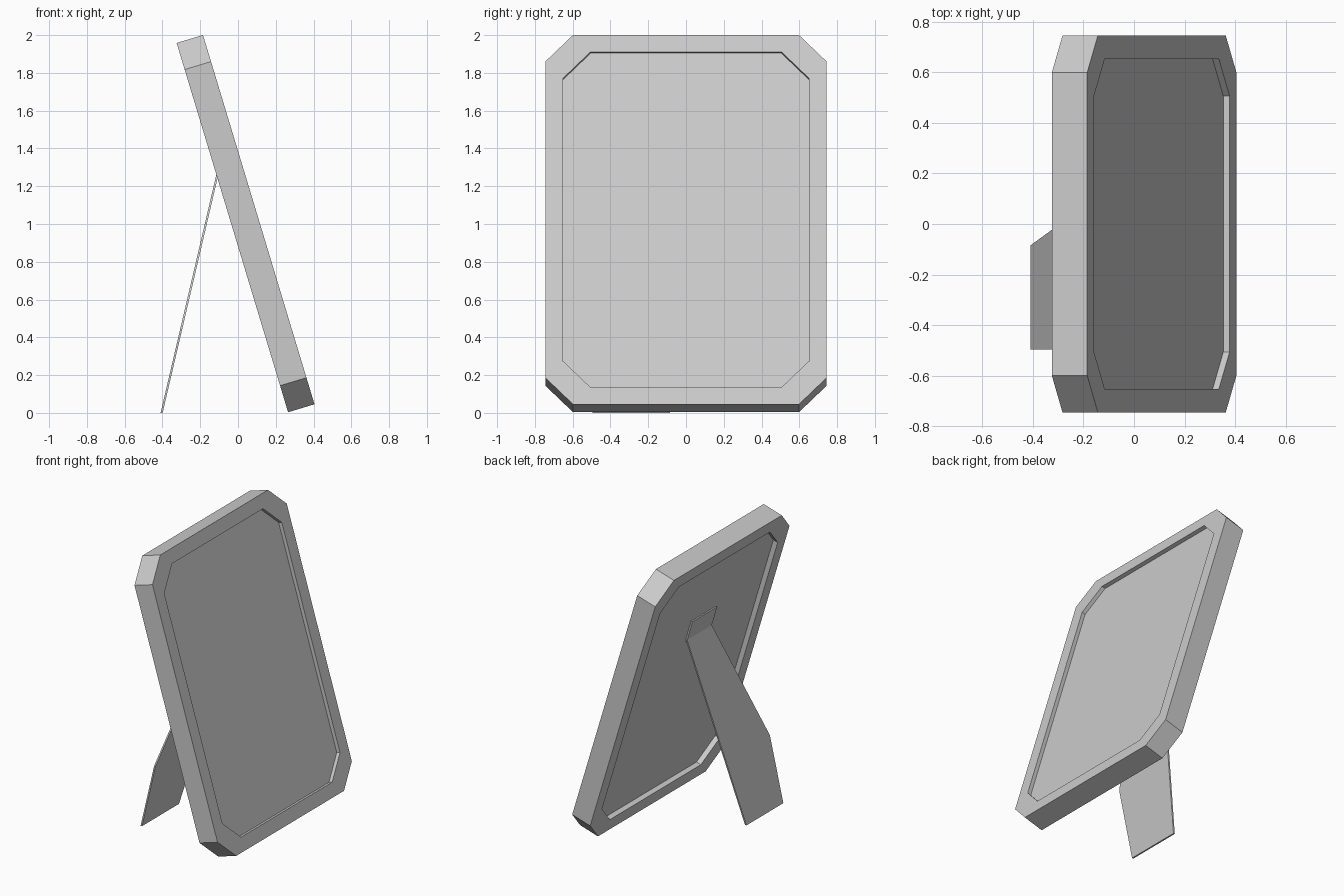
import bpy, bmesh, math
from mathutils import Matrix, Vector

cube = bpy.data.objects.get("Cube")
if cube:
    bpy.data.objects.remove(cube, do_unlink=True)

grey = bpy.data.materials.new("plain grey")
grey.use_nodes = True
colour = (0.6, 0.6, 0.6, 1)
grey.diffuse_color = colour
grey.node_tree.nodes["Principled BSDF"].inputs["Base Color"].default_value = colour

# The frame leans back: local x is its depth, local z its height
LEAN = Matrix.Translation((0.04, 0, 1.002)) @ Matrix.Rotation(math.radians(-16.8), 4, 'Y')
HALF_DEPTH, HALF_WIDTH, HALF_HEIGHT = 0.073, 0.745, 1.021
RIM, CUT = 0.093, 0.147
FRONT_RECESS, BACK_RECESS = 0.026, 0.035


def finish(name, bm):
    bmesh.ops.recalc_face_normals(bm, faces=bm.faces)
    mesh = bpy.data.meshes.new(name)
    bm.to_mesh(mesh)
    bm.free()
    mesh.materials.append(grey)
    obj = bpy.data.objects.new(name, mesh)
    bpy.context.collection.objects.link(obj)
    return obj


def octagon(bm, depth, inset):
    """Ring of a rectangle with cut corners, at one depth in the leaning frame."""
    w, h = HALF_WIDTH - inset, HALF_HEIGHT - inset
    quarter = [(w, h - CUT), (w - CUT, h)]
    points = []
    for sy, sz in ((1, 1), (-1, 1), (-1, -1), (1, -1)):
        corner = quarter if sy * sz > 0 else quarter[::-1]
        points += [(sy * y, sz * z) for y, z in corner]
    return [bm.verts.new(LEAN @ Vector((depth, y, z))) for y, z in points]


def bridge(bm, a, b):
    for i in range(len(a)):
        j = (i + 1) % len(a)
        bm.faces.new((a[i], a[j], b[j], b[i]))


# Frame: a closed rectangular section swept round the octagon
bm = bmesh.new()
section = [(-HALF_DEPTH, RIM), (-HALF_DEPTH, 0), (HALF_DEPTH, 0), (HALF_DEPTH, RIM)]
rings = [octagon(bm, d, i) for d, i in section]
for k in range(4):
    bridge(bm, rings[k], rings[(k + 1) % 4])
finish("frame", bm)

# Panel: slab filling the opening, recessed on both sides
bm = bmesh.new()
back = octagon(bm, BACK_RECESS - HALF_DEPTH, RIM)
front = octagon(bm, HALF_DEPTH - FRONT_RECESS, RIM)
bridge(bm, back, front)
bm.faces.new(back)
bm.faces.new(front)
finish("panel", bm)

# Stand: thin lopsided leg with a bent tab lying against the panel
bm = bmesh.new()
HINGE, TAB, THICK = 1.305, 0.147, 0.011
outline = [(-0.495, 0), (-0.085, 0), (0.137, HINGE), (-0.137, HINGE), (-0.495, 0.45)]
leg = [bm.verts.new((-0.41 + 0.234 * z, y, z)) for y, z in outline]
up = LEAN.to_3x3() @ Vector((0, 0, TAB))
tab = [bm.verts.new(v.co + up) for v in leg[2:4]]
bm.faces.new(leg)
bm.faces.new((leg[3], leg[2], tab[0], tab[1]))
extruded = bmesh.ops.extrude_face_region(bm, geom=bm.faces[:], use_keep_orig=True)
moved = [g for g in extruded["geom"] if isinstance(g, bmesh.types.BMVert)]
bmesh.ops.translate(bm, verts=moved, vec=(THICK, 0, 0))
finish("stand", bm)
